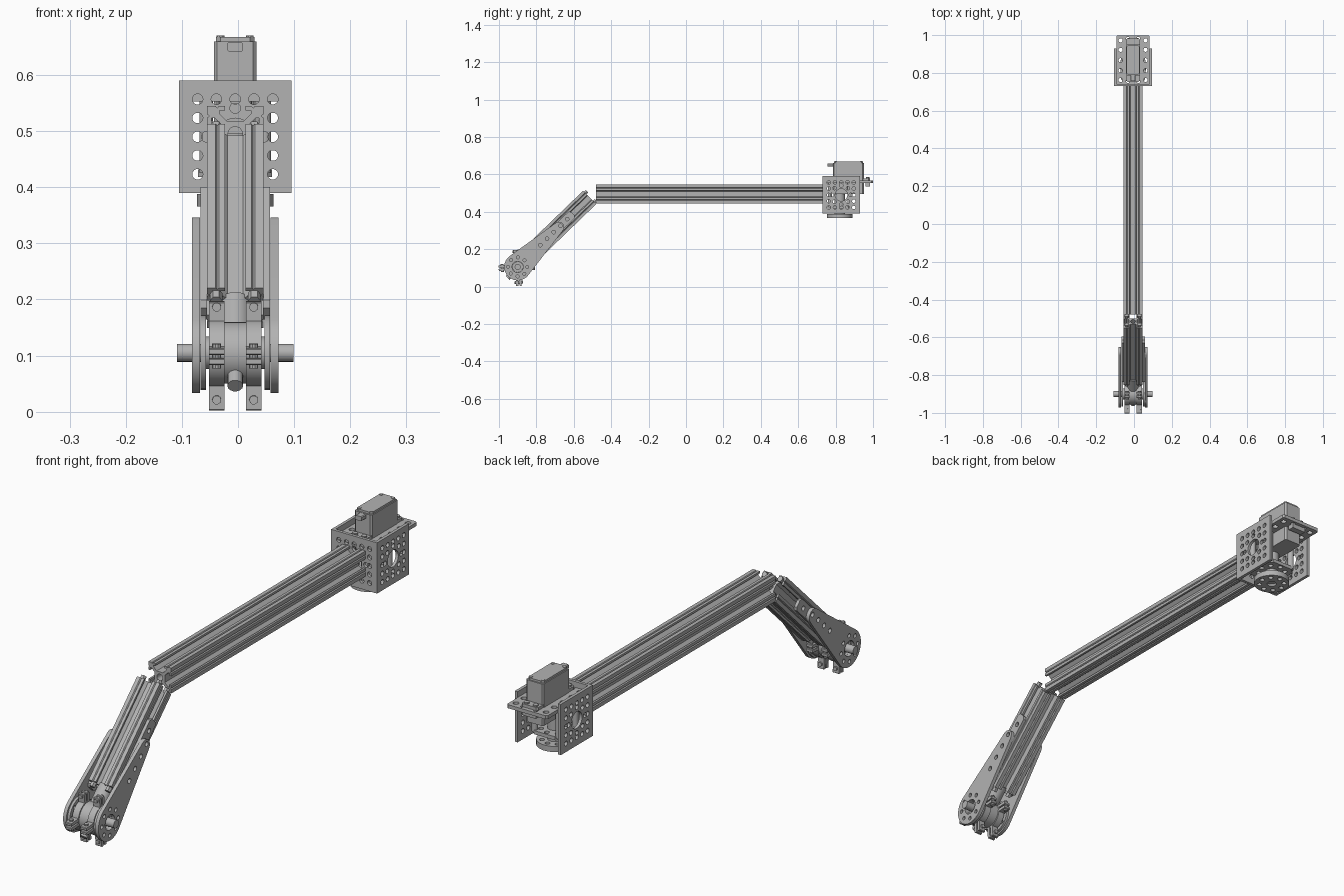
import bpy, bmesh, math
from mathutils import Matrix, Vector

cube = bpy.data.objects.get("Cube")
if cube:
    bpy.data.objects.remove(cube)

grey = bpy.data.materials.new("aluminium grey")
grey.use_nodes = True
grey.diffuse_color = (0.45, 0.45, 0.45, 1)
grey.node_tree.nodes["Principled BSDF"].inputs["Base Color"].default_value = (0.45, 0.45, 0.45, 1)

CX = -0.005                      # centre plane of the arm
HUB = Vector((CX, -0.9, 0.105))  # elbow axle
HEAD = Vector((CX, 0.83, 0.49))  # channel centre
X, Y, Z = Vector((1, 0, 0)), Vector((0, 1, 0)), Vector((0, 0, 1))
TILT = math.radians(44)
ALONG = Vector((0, math.cos(TILT), math.sin(TILT)))
ACROSS = Vector((0, -math.sin(TILT), math.cos(TILT)))


def frame(origin, u, v):
    m = Matrix((u, v, u.cross(v))).transposed().to_4x4()
    m.translation = origin
    return m


def circle(x=0, y=0, r=0.0095, n=14):
    return [(x + r * math.cos(2 * math.pi * i / n), y + r * math.sin(2 * math.pi * i / n)) for i in range(n)]


def rect(x0, x1, y0, y1, c=0.0):
    if not c:
        return [(x0, y0), (x1, y0), (x1, y1), (x0, y1)]
    return [(x0 + c, y0), (x1 - c, y0), (x1, y0 + c), (x1, y1 - c),
            (x1 - c, y1), (x0 + c, y1), (x0, y1 - c), (x0, y0 + c)]


def extrude(name, loops, thick, matrix):
    """Outline plus holes, thickened evenly about the frame plane."""
    cu = bpy.data.curves.new(name, "CURVE")
    cu.dimensions, cu.fill_mode, cu.extrude = "2D", "BOTH", thick / 2
    for loop in loops:
        sp = cu.splines.new("POLY")
        sp.points.add(len(loop) - 1)
        for p, (a, b) in zip(sp.points, loop):
            p.co = (a, b, 0, 1)
        sp.use_cyclic_u = True
    temp = bpy.data.objects.new(name, cu)
    bpy.context.collection.objects.link(temp)
    dg = bpy.context.evaluated_depsgraph_get()
    mesh = bpy.data.meshes.new_from_object(temp.evaluated_get(dg))
    bpy.data.objects.remove(temp)
    bm = bmesh.new()
    bm.from_mesh(mesh)
    bmesh.ops.remove_doubles(bm, verts=bm.verts, dist=1e-5)
    bmesh.ops.recalc_face_normals(bm, faces=bm.faces)
    bmesh.ops.transform(bm, matrix=matrix, verts=bm.verts)
    for f in bm.faces:
        f.smooth = True
    bm.to_mesh(mesh)
    bm.free()
    mesh.set_sharp_from_angle(angle=math.radians(32))
    mesh.materials.clear()
    mesh.materials.append(grey)
    obj = bpy.data.objects.new(name, mesh)
    bpy.context.collection.objects.link(obj)
    return obj


def ring(radius=0.051, count=8, r=0.0095):
    return [circle(radius * math.cos(k * 2 * math.pi / count), radius * math.sin(k * 2 * math.pi / count), r)
            for k in range(count)]


# Slotted rail section, one quadrant turned four times
half = [(0.022, 0), (0.022, 0.014), (0.036, 0.028), (0.042, 0.028), (0.042, 0.018), (0.05, 0.018),
        (0.05, 0.029), (0.046, 0.032), (0.05, 0.035)]
quadrant = half + [(0.05, 0.05)] + [(b, a) for a, b in reversed(half[1:])]
section = []
for k in range(4):
    for a, b in quadrant:
        section.append([(a, b), (-b, a), (-a, -b), (b, -a)][k])


def rail(name, start, end, u, v):
    extrude(name, [section, circle(r=0.013)], (end - start).length, frame((start + end) / 2, u, v))


rail("main_rail", Vector((CX, -0.48, 0.495)), Vector((CX, 0.73, 0.495)), X, Z)
rail("forearm_rail", HUB + ALONG * 0.115, HUB + ALONG * 0.535, X, ACROSS)

# Screws in the rail corners at the forearm ends
for s, end in ((0.108, "lower"), (0.538, "upper")):
    for a in (-1, 1):
        for b in (-1, 1):
            extrude(f"{end}_rail_screw", [circle(r=0.011, n=6)], 0.02,
                    frame(HUB + ALONG * s + X * 0.034 * a + ACROSS * 0.034 * b, X, ACROSS))

# Channel: three drilled walls
P = 0.0335
drill = [circle(r=0.033, n=24)] + ring()
drill += [circle(i * P, j * P) for i in range(-2, 3) for j in range(-2, 3) if max(abs(i), abs(j)) == 2]
wall = [rect(-0.1, 0.1, -0.1, 0.1)] + drill
extrude("channel_front_wall", wall, 0.012, frame(HEAD - Y * 0.094, X, Z))
for side in (-1, 1):
    extrude("channel_side_wall", wall, 0.012, frame(HEAD + X * 0.094 * side, Y, Z))

# Servo mounting plate with slot and edge holes
edge = [circle(x, y, 0.011) for x in (-0.066, 0.066) for y in (-0.105, -0.055, 0, 0.055, 0.105)]
edge += [circle(x, y, 0.009) for x in (-0.028, 0.028) for y in (-0.112, 0.115)]
extrude("servo_plate", [rect(-0.088, 0.088, -0.13, 0.132, 0.006)] + edge, 0.014,
        frame(Vector((CX, 0.867, 0.56)), X, Y))
extrude("servo_plate_rear_lip", [rect(-0.03, 0.03, 0.96, 0.985)], 0.03, frame(Vector((CX, 0, 0.55)), X, Y))

# Servo case, lid, flange, cable boot and lid screws
servo = Vector((CX, 0.868, 0))
extrude("servo_case", [rect(-0.038, 0.038, -0.083, 0.083, 0.006)], 0.165, frame(servo + Z * 0.5775, X, Y))
extrude("servo_lid", [rect(-0.034, 0.034, -0.078, 0.078, 0.008)], 0.008, frame(servo + Z * 0.664, X, Y))
extrude("servo_flange", [rect(-0.036, 0.036, -0.115, 0.115, 0.006)], 0.012, frame(servo + Z * 0.573, X, Y))
extrude("servo_cable_boot", [rect(-0.014, 0.014, -0.009, 0.009, 0.003)], 0.03,
        frame(Vector((CX, 0.772, 0.65)), X, Z))
for a in (-1, 1):
    for b in (-1, 1):
        extrude("servo_lid_screw", [circle(r=0.007, n=10)], 0.006,
                frame(servo + Vector((0.026 * a, 0.068 * b, 0.667)), X, Y))
        extrude("servo_flange_screw", [circle(r=0.01, n=10)], 0.05,
                frame(servo + Vector((0.02 * a, 0.103 * b, 0.56)), X, Y))

# Output stack below the servo: bearing plate, posts, shaft and drilled hub
shaft = Vector((CX, 0.822, 0))
extrude("bearing_plate", [rect(-0.066, 0.066, -0.066, 0.066, 0.02)] + ring(), 0.014, frame(shaft + Z * 0.425, X, Y))
for a in (-1, 1):
    for b in (-1, 1):
        extrude("standoff_post", [circle(r=0.012)], 0.13, frame(shaft + Vector((0.052 * a, 0.052 * b, 0.49)), X, Y))
extrude("output_shaft", [circle(r=0.028, n=20)], 0.13, frame(shaft + Z * 0.44, X, Y))
extrude("output_hub", [circle(r=0.068, n=32), circle(r=0.018)] + ring(0.048), 0.022, frame(shaft + Z * 0.377, X, Y))

# Forearm side plates: round hub tapering to a narrow end
R, W, END = 0.072, 0.028, 0.335
lean = math.asin((R - W) / (END - W))


def arc(cx, r, a0, a1, n):
    return [(cx + r * math.cos(a0 + (a1 - a0) * i / n), r * math.sin(a0 + (a1 - a0) * i / n)) for i in range(n + 1)]


a = math.pi / 2 - lean
taper = arc(0, R, a, 2 * math.pi - a, 28) + arc(END - W, W, -a, a, 10)
slots = [0.168, 0.218, 0.268, 0.318, 0.368]
hub_holes = [circle(r=0.03, n=20)] + ring(0.051, 8, 0.008)
for side in (-1, 1):
    def at(x):
        return frame(HUB + X * x * side, ALONG, ACROSS)
    extrude("forearm_side_plate", [taper] + hub_holes + [circle(s, 0) for s in slots[:4]], 0.014, at(0.07))
    extrude("forearm_inner_strip", [rect(0.1, 0.41, -0.024, 0.024, 0.01)] + [circle(s, 0) for s in slots],
            0.012, at(0.056))
    extrude("elbow_disc", [circle(r=0.066, n=32)] + hub_holes, 0.01, at(0.057))
    extrude("elbow_collar", [circle(r=0.029, n=20)], 0.02, at(0.044))
    # Clamp ring with four split ears and their screws
    extrude("clamp_ring", [circle(r=0.06, n=32), circle(r=0.03, n=20)], 0.027, at(0.033))
    for k in range(4):
        t = math.radians(90 * k + 4)
        out, turn = Vector((0, math.cos(t), math.sin(t))), Vector((0, -math.sin(t), math.cos(t)))
        reach = 0.102 if k in (2, 3) else 0.092
        for gap in (-1, 1):
            extrude("clamp_ear", [rect(0.05, reach, -0.006, 0.006, 0.002)], 0.027,
                    frame(HUB + X * 0.033 * side + turn * 0.009 * gap, out, turn))
        extrude("clamp_screw", [circle(r=0.008, n=10)], 0.044,
                frame(HUB + X * 0.033 * side + out * 0.083, X, out))

# Elbow centre: spool, axle and the stub that joins the rail
extrude("elbow_spool", [circle(r=0.055, n=32)], 0.05, frame(HUB, Y, Z))
extrude("elbow_axle", [circle(r=0.016, n=20)], 0.208, frame(HUB, Y, Z))
extrude("rail_stub", [circle(r=0.03, n=20)], 0.09, frame(HUB + ALONG * 0.08, X, ACROSS))
extrude("spool_pin", [circle(r=0.014, n=14)], 0.04,
        frame(HUB + Vector((0, -0.04, -0.045)), X, ACROSS))
